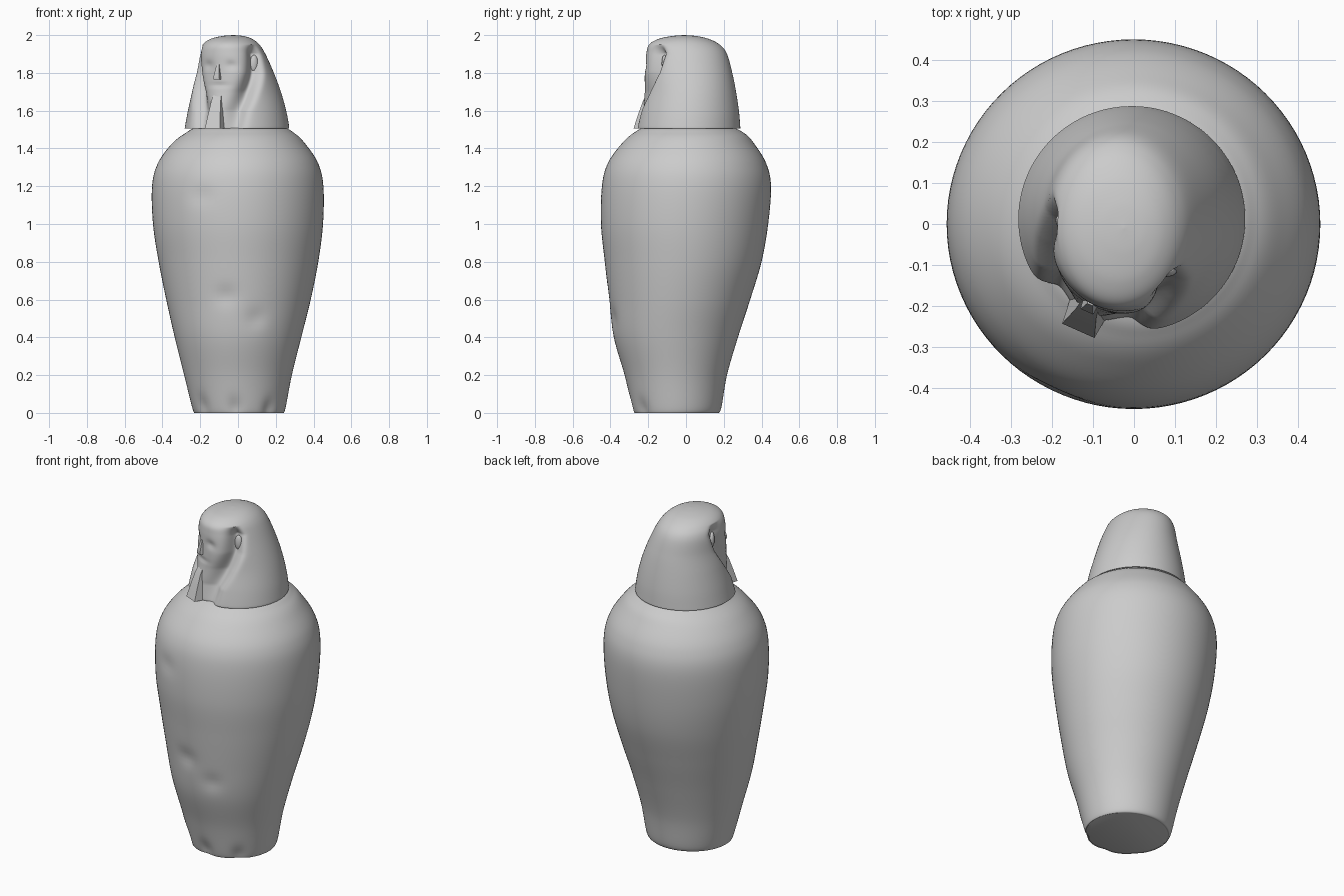
import bpy, bmesh
from math import sin, cos, radians, degrees, exp, pi
from mathutils import Matrix, Vector

if "Cube" in bpy.data.objects:
    bpy.data.objects.remove(bpy.data.objects["Cube"])

FACE = radians(-114)          # direction the face looks, seen from above


def catmull(keys, u):
    i = min(int(u), len(keys) - 2)
    t = u - i
    p = [keys[max(0, min(len(keys) - 1, i + k))] for k in (-1, 0, 1, 2)]
    return [0.5 * (2 * b + (c - a) * t + (2 * a - 5 * b + 4 * c - d) * t * t
                   + (3 * b - a - 3 * c + d) * t ** 3) for a, b, c, d in zip(*p)]


def loft(name, keys, offset, sides=96, steps=8):
    """Stack of ellipses; each key is z, x min, x max, y min, y max."""
    bm = bmesh.new()
    rings = []
    n = (len(keys) - 1) * steps
    for k in range(n + 1):
        z, x0, x1, y0, y1 = catmull(keys, k / steps)
        ring = []
        for s in range(sides):
            a = 2 * pi * s / sides
            f = 1 + offset(a, z) / max((x1 - x0) / 2, 0.05)
            ring.append(bm.verts.new(((x0 + x1) / 2 + (x1 - x0) / 2 * f * cos(a),
                                      (y0 + y1) / 2 + (y1 - y0) / 2 * f * sin(a), z)))
        rings.append(ring)
    for lo, hi in zip(rings, rings[1:]):
        for s in range(sides):
            t = (s + 1) % sides
            bm.faces.new((lo[s], lo[t], hi[t], hi[s]))
    bm.faces.new(rings[0][::-1])
    bmesh.ops.remove_doubles(bm, verts=bm.verts, dist=0.0003)
    return finish(name, bm, 50)


def finish(name, bm, angle):
    bmesh.ops.recalc_face_normals(bm, faces=bm.faces)
    me = bpy.data.meshes.new(name)
    bm.to_mesh(me)
    bm.free()
    ob = bpy.data.objects.new(name, me)
    bpy.context.collection.objects.link(ob)
    bpy.ops.object.select_all(action='DESELECT')
    ob.select_set(True)
    bpy.context.view_layer.objects.active = ob
    bpy.ops.object.shade_smooth_by_angle(angle=radians(angle))
    return ob


def wrap(a):
    return (a + pi) % (2 * pi) - pi


def lerp_table(table, z):
    if z <= table[0][0]:
        return table[0][1]
    for (z0, v0), (z1, v1) in zip(table, table[1:]):
        if z <= z1:
            return v0 + (v1 - v0) * (z - z0) / (z1 - z0)
    return table[-1][1]


# Jar body with a few shallow dents and a worn foot
DENTS = [(-100, 0.62, 0.012), (-75, 0.5, 0.01), (-115, 1.15, 0.008), (-95, 0.03, 0.015),
         (-50, 0.02, 0.014), (-140, 0.04, 0.012)]


def body_offset(a, z):
    d = 0.0
    for deg, zc, depth in DENTS:
        d -= depth * exp(-(wrap(a - radians(deg)) / 0.15) ** 2 - ((z - zc) / 0.05) ** 2)
    return d


loft("jar_body", [
    (0.00, -0.225, 0.235, -0.27, 0.16), (0.02, -0.24, 0.25, -0.283, 0.185),
    (0.20, -0.285, 0.285, -0.325, 0.217), (0.40, -0.335, 0.335, -0.382, 0.275),
    (0.60, -0.38, 0.385, -0.407, 0.34), (0.80, -0.42, 0.425, -0.43, 0.40),
    (1.00, -0.45, 0.45, -0.45, 0.435), (1.20, -0.455, 0.452, -0.445, 0.45),
    (1.32, -0.425, 0.425, -0.415, 0.425), (1.42, -0.355, 0.36, -0.345, 0.365),
    (1.48, -0.28, 0.30, -0.28, 0.31), (1.515, -0.20, 0.22, -0.20, 0.22),
    (1.52, 0, 0, 0, 0)], body_offset)

# Lid: headdress with hollows from the ears down beside the chin
HOLLOW_ANGLE = [(1.50, 22), (1.60, 27), (1.70, 42), (1.80, 60), (1.90, 72)]
HOLLOW_DEPTH = [(1.50, 0.035), (1.60, 0.05), (1.70, 0.06), (1.80, 0.055), (1.90, 0.045), (1.95, 0)]


def lid_offset(a, z):
    t = abs(degrees(wrap(a - FACE)))
    c = lerp_table(HOLLOW_ANGLE, z)
    width = 17 if t < c else 8
    d = -lerp_table(HOLLOW_DEPTH, z) * exp(-((t - c) / width) ** 2)
    # eye sockets and mouth crease
    d -= 0.008 * exp(-((t - 20) / 9) ** 2 - ((z - 1.84) / 0.022) ** 2)
    d -= 0.006 * exp(-(t / 13) ** 2 - ((z - 1.735) / 0.012) ** 2)
    return d


loft("head_lid", [
    (1.505, -0.282, 0.27, -0.262, 0.287), (1.52, -0.28, 0.27, -0.262, 0.287),
    (1.60, -0.265, 0.255, -0.247, 0.28), (1.70, -0.243, 0.227, -0.226, 0.265),
    (1.80, -0.222, 0.19, -0.218, 0.245), (1.90, -0.21, 0.145, -0.21, 0.217),
    (1.95, -0.187, 0.113, -0.195, 0.178), (1.98, -0.145, 0.075, -0.145, 0.12),
    (1.995, -0.085, 0.03, -0.075, 0.055), (2.00, -0.025, -0.025, -0.01, -0.01)],
    lid_offset, sides=144, steps=10)


# Small face parts; local frame: face looks along -y
TURN = Matrix.Translation((-0.02, 0, 0)) @ Matrix.Rotation(FACE + pi / 2, 4, 'Z')


def block(name, sections):
    """Box loft; each section is z, half width, front y, back y."""
    bm = bmesh.new()
    loops = []
    for z, w, f, b in sections:
        pts = [(-w, b), (-w * 0.8, f), (w * 0.8, f), (w, b)]
        loops.append([bm.verts.new(TURN @ Vector((x, y, z))) for x, y in pts])
    for lo, hi in zip(loops, loops[1:]):
        for i in range(4):
            j = (i + 1) % 4
            bm.faces.new((lo[i], lo[j], hi[j], hi[i]))
    bm.faces.new(loops[0][::-1])
    bm.faces.new(loops[-1])
    return finish(name, bm, 40)


block("beard", [(1.505, 0.054, -0.285, -0.18), (1.58, 0.044, -0.262, -0.17),
                (1.65, 0.034, -0.238, -0.17), (1.68, 0.03, -0.222, -0.17)])
block("nose", [(1.765, 0.022, -0.232, -0.19), (1.78, 0.02, -0.234, -0.19),
               (1.845, 0.009, -0.215, -0.19)])

# Ears tucked in the hollows
for side, label in ((-1, "left"), (1, "right")):
    bm = bmesh.new()
    bmesh.ops.create_uvsphere(bm, u_segments=16, v_segments=10, radius=1)
    place = (TURN @ Matrix.Translation((side * 0.142, -0.062, 1.85))
             @ Matrix.Rotation(side * radians(35), 4, 'Z') @ Matrix.Diagonal((0.022, 0.014, 0.045, 1)))
    bmesh.ops.transform(bm, matrix=place, verts=bm.verts)
    finish(label + "_ear", bm, 60)
